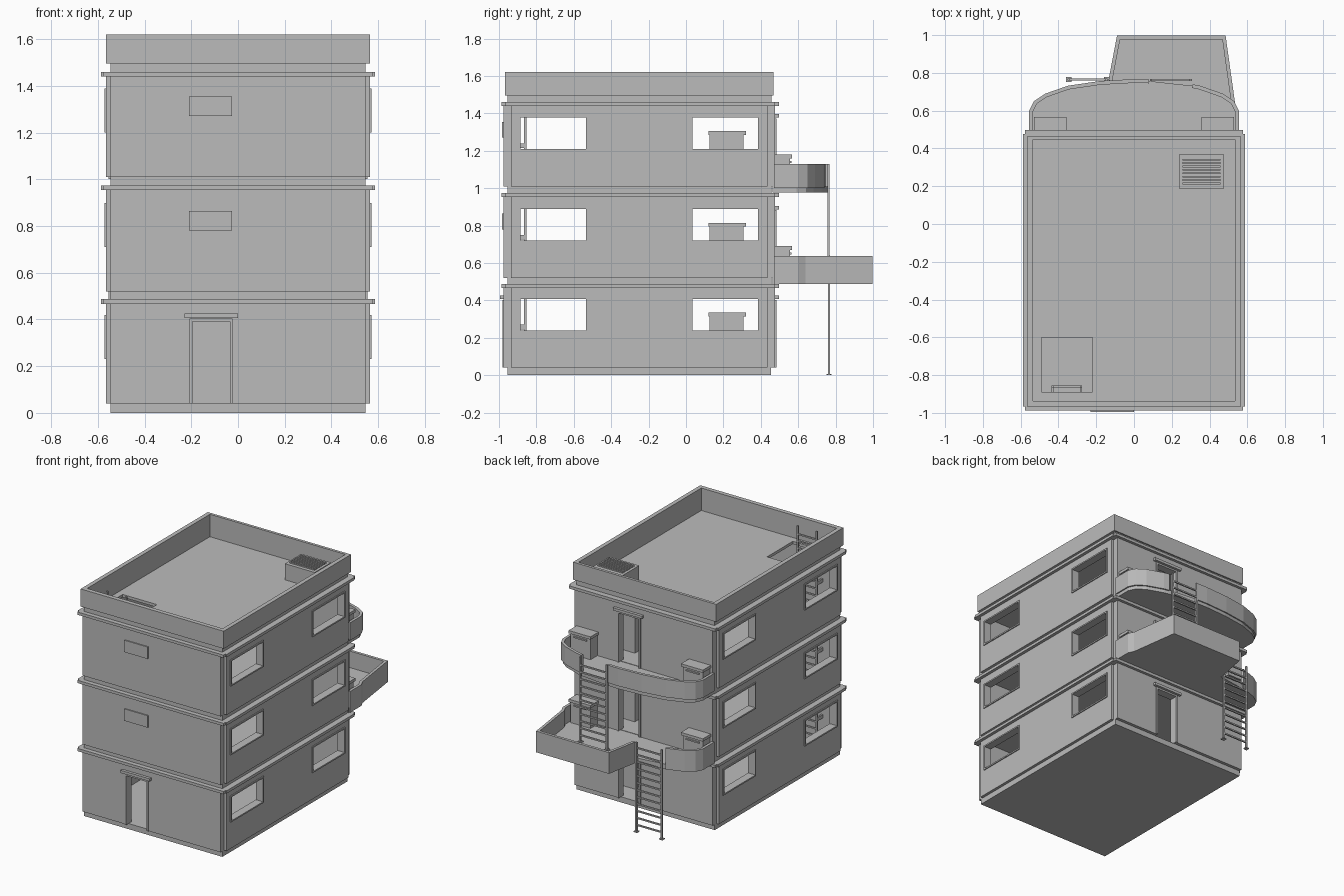
import bpy
import bmesh
from mathutils import Vector

if "Cube" in bpy.data.objects:
    bpy.data.objects.remove(bpy.data.objects["Cube"])

grey = bpy.data.materials.new("plain grey")
grey.use_nodes = True
grey.diffuse_color = (0.5, 0.5, 0.5, 1)
grey.node_tree.nodes["Principled BSDF"].inputs["Base Color"].default_value = grey.diffuse_color


def prism(name, points, z0, z1):
    """Upright prism over a flat outline."""
    bm = bmesh.new()
    face = bm.faces.new([bm.verts.new((x, y, z0)) for x, y in points])
    top = bmesh.ops.extrude_face_region(bm, geom=[face])["geom"]
    bmesh.ops.translate(bm, vec=(0, 0, z1 - z0),
                        verts=[v for v in top if isinstance(v, bmesh.types.BMVert)])
    bmesh.ops.recalc_face_normals(bm, faces=bm.faces)
    mesh = bpy.data.meshes.new(name)
    bm.to_mesh(mesh)
    bm.free()
    mesh.materials.append(grey)
    obj = bpy.data.objects.new(name, mesh)
    bpy.context.collection.objects.link(obj)
    return obj


def box(name, x0, x1, y0, y1, z0, z1):
    return prism(name, [(x0, y0), (x1, y0), (x1, y1), (x0, y1)], z0, z1)


def cross(name, x, y0, y1, z0, z1, nx=0.02, ny=0.04):
    """Block with a small notch along each vertical corner."""
    half = [(x - nx, y0), (x - nx, y0 + ny), (x, y0 + ny),
            (x, y1 - ny), (x - nx, y1 - ny), (x - nx, y1)]
    return prism(name, half + [(-px, py) for px, py in reversed(half)], z0, z1)


def cut(obj, *bounds):
    """Remove a box-shaped volume from a part."""
    cutter = box("cutter", *bounds)
    cutter.hide_render = True
    mod = obj.modifiers.new("opening", "BOOLEAN")
    mod.operation = "DIFFERENCE"
    mod.solver = "EXACT"
    mod.object = cutter
    bpy.context.view_layer.objects.active = obj
    bpy.ops.object.modifier_apply(modifier=mod.name)
    bpy.data.objects.remove(cutter)


def rail_wall(name, path, z0, z1, thick=0.02):
    """Thin wall along an open path, thickened to the right of travel."""
    pts = [Vector(p) for p in path]
    inner = []
    for i, p in enumerate(pts):
        normals = []
        for a, b in zip(pts[max(i - 1, 0):i + 1], pts[max(i, 1) if i == 0 else i:i + 2]):
            if (b - a).length > 0:
                d = (b - a).normalized()
                normals.append(Vector((d.y, -d.x)))
        dirs = [(pts[j + 1] - pts[j]).normalized() for j in (i - 1, i) if 0 <= j < len(pts) - 1]
        normals = [Vector((d.y, -d.x)) for d in dirs]
        n = sum(normals, Vector((0, 0))).normalized()
        inner.append(p + n * thick / max(n.dot(normals[0]), 0.4))
    return prism(name, [tuple(p) for p in pts + inner[::-1]], z0, z1)


def ladder(name, x0, x1, y, z0, z1, step=0.05):
    r = 0.006
    for side, x in (("left", x0), ("right", x1)):
        box(f"{name}_{side}_rail", x - r, x + r, y - r, y + r, z0, z1)
        box(f"{name}_{side}_foot", x - 0.014, x + 0.014, y - 0.014, y + 0.014, z0, z0 + 0.006)
    z = z0 + step
    while z < z1 - 0.02:
        box(f"{name}_rung", x0, x1, y - 0.005, y + 0.005, z - 0.005, z + 0.005)
        z += step


def door_trim(name, cx, y, out, base):
    """Jambs and lintel around a door; out is the outward y direction."""
    def slab(part, x0, x1, depth, z0, z1):
        a, b = sorted((y - out * 0.01, y + out * depth))
        box(f"{name}_{part}", x0, x1, a, b, z0, z1)
    for s in (-1, 1):
        a, b = sorted((cx + s * 0.08, cx + s * 0.092))
        slab("jamb", a, b, 0.007, base, base + 0.363)
    slab("head", cx - 0.08, cx + 0.08, 0.007, base + 0.351, base + 0.363)
    slab("lintel", cx - 0.115, cx + 0.115, 0.02, base + 0.367, base + 0.386)


def cabinet(name, x0, x1, y0, y1, z0, z1):
    box(name, x0 + 0.008, x1 - 0.008, y0 + 0.005, y1 - 0.012, z0, z1 - 0.02)
    box(name + "_top", x0, x1, y0, y1, z1 - 0.02, z1)


BACK, FRONT = 0.477, -0.975
HATCH = (-0.49, -0.22, -0.89, -0.6)
WINDOWS = ((-0.885, -0.535), (0.035, 0.385))

# plinth
box("plinth", -0.545, 0.545, -0.955, 0.455, 0, 0.04)

# storeys with cornice and floor slab
for n, (base, top) in enumerate(((0.04, 0.467), (0.52, 0.953), (1.01, 1.44))):
    tag = ("ground", "middle", "upper")[n]
    wall = cross(f"{tag}_walls", 0.565, FRONT, BACK, base, top)
    cut(wall, -0.515, 0.515, -0.92, 0.425, base - 0.1, top + 0.1)
    w0, w1 = base + 0.2, base + 0.368
    for y0, y1 in WINDOWS:
        cut(wall, -0.7, 0.7, y0, y1, w0, w1)
        for s in (-1, 1):
            a, b = sorted((s * 0.55, s * 0.572))
            for lo, hi in ((w0 - 0.01, w0), (w1, w1 + 0.01)):
                box(f"{tag}_window_frame", a, b, y0 - 0.01, y1 + 0.01, lo, hi)
            for lo, hi in ((y0 - 0.01, y0), (y1, y1 + 0.01)):
                box(f"{tag}_window_frame", a, b, lo, hi, w0, w1)
    cut(wall, 0.035, 0.195, 0.3, 0.6, base - 0.1, base + 0.351)
    door_trim(f"{tag}_back_door", 0.115, BACK, 1, base)
    if n == 0:
        cut(wall, -0.195, -0.035, -1.1, -0.8, base - 0.1, base + 0.351)
        door_trim("front_door", -0.115, FRONT, -1, base)
    else:
        box(f"{tag}_front_panel", -0.21, -0.025, -0.983, -0.97, base + 0.26, base + 0.345)

    cornice = cross(f"{tag}_cornice", 0.587, -0.987, 0.497, top, top + 0.02, 0.01, 0.02)
    cut(cornice, *HATCH, top - 0.1, top + 0.1)
    band_top = (0.52, 1.01, 1.495)[n]
    band = box(f"{tag}_recessed_band", -0.545, 0.545, -0.955, 0.457, top + 0.02, band_top)
    if n < 2:
        cut(band, *HATCH, top - 0.1, top + 0.2)
    else:
        cut(band, -0.535, 0.535, -0.937, 0.447, top - 0.1, top + 0.2)

    # indoor cabinet and ladder brackets
    cabinet(f"{tag}_indoor_cabinet", 0.18, 0.36, 0.12, 0.32, base, base + 0.295)
    for x in (-0.43, -0.28):
        box("ladder_bracket", x - 0.006, x + 0.006, -0.92, -0.855, base + 0.205, base + 0.23)

# roof parapet
parapet = box("roof_parapet", -0.565, 0.565, -0.968, 0.467, 1.495, 1.62)
cut(parapet, -0.535, 0.535, -0.937, 0.447, 1.4, 1.7)

# roof vent with slats
box("roof_vent", 0.24, 0.475, 0.185, 0.37, 1.46, 1.575)
for i in range(8):
    y = 0.21 + i * 0.018
    box("roof_vent_slat", 0.258, 0.457, y, y + 0.009, 1.575, 1.583)

# indoor ladder up to the roof hatch
ladder("indoor_ladder", -0.43, -0.28, -0.86, 0.04, 1.6)

# balcony outlines, running from the -x wall end to the +x wall end
side = [(0.555, 0.47), (0.555, 0.6), (0.53, 0.65), (0.47, 0.69), (0.35, 0.732)]
west = [(-x, y) for x, y in side]
east = side[::-1]
middle_runs = (west, [(-0.135, 0.762), (-0.09, 0.997), (0.485, 0.997), (0.535, 0.64)] + east[-2:])
upper_runs = (west + [(-0.18, 0.757), (0, 0.767), (0.08, 0.765)], [(0.31, 0.74)] + east)

for tag, base, runs in (("middle", 0.52, middle_runs), ("upper", 1.01, upper_runs)):
    lift = 0.0 if tag == "middle" else 0.025
    prism(f"{tag}_balcony_floor", [(x * 0.985, y - 0.008) for x, y in runs[0] + runs[1]],
          base - 0.033, base)
    for run in runs:
        rail_wall(f"{tag}_balcony_wall", run, base - 0.033 + lift, base + 0.118)
    # cabinets at both ends of the balcony
    for x0, x1 in ((-0.53, -0.357), (0.357, 0.53)):
        cabinet(f"{tag}_balcony_cabinet", x0, x1, 0.47, 0.567, base, base + 0.17)
        box(f"{tag}_cabinet_handle", x0 + 0.035, x1 - 0.035, 0.553, 0.563,
            base + 0.125, base + 0.135)

# outdoor ladders
ladder("lower_ladder", -0.345, -0.145, 0.765, 0, 0.64)
ladder("upper_ladder", 0.09, 0.3, 0.762, 0.52, 1.128)
